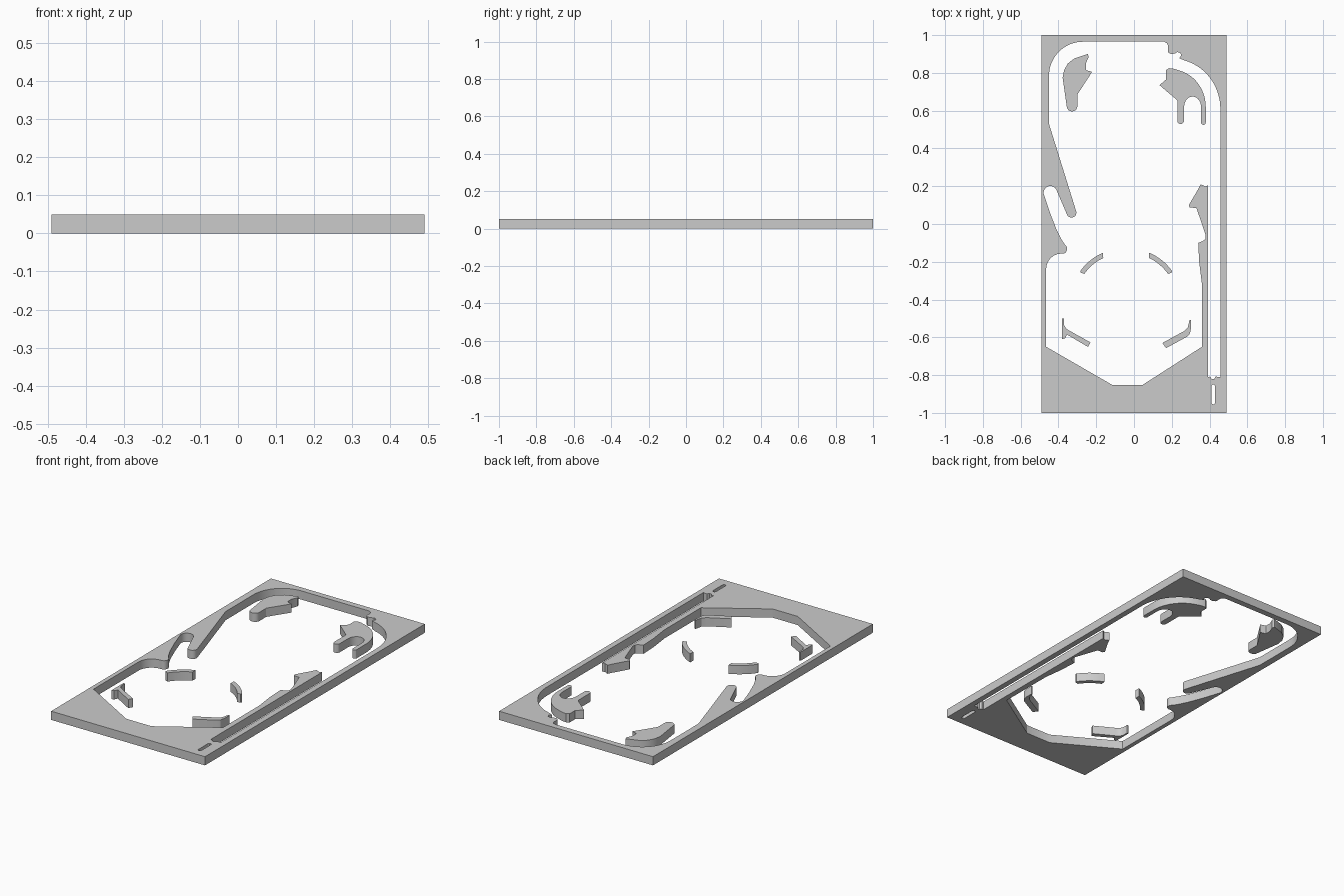
import bpy
from math import sin, cos, radians

H = 0.05


def arc(cx, cy, rx, ry, a0, a1, n=12):
    return [(cx + rx * cos(radians(a0 + (a1 - a0) * i / n)),
             cy + ry * sin(radians(a0 + (a1 - a0) * i / n))) for i in range(n + 1)]


def plate(name, *loops):
    """Flat plate of height H from an outline and optional hole outlines."""
    cu = bpy.data.curves.new(name, 'CURVE')
    cu.dimensions = '2D'
    cu.fill_mode = 'BOTH'
    cu.extrude = H / 2
    for pts in loops:
        s = cu.splines.new('POLY')
        s.points.add(len(pts) - 1)
        for p, (x, y) in zip(s.points, pts):
            p.co = (x, y, 0, 1)
        s.use_cyclic_u = True
    ob = bpy.data.objects.new(name, cu)
    bpy.context.collection.objects.link(ob)
    ob.location.z = H / 2
    bpy.ops.object.select_all(action='DESELECT')
    ob.select_set(True)
    bpy.context.view_layer.objects.active = ob
    bpy.ops.object.convert(target='MESH')
    bpy.ops.object.shade_smooth_by_angle(angle=radians(30))


def mirrored(pts):
    return [(-0.083 - x, y) for x, y in pts]


# Frame: board outline with the play area and launch slot cut out
board = [(-0.49, -1), (0.49, -1), (0.49, 1), (-0.49, 1)]
left_side = ([(-0.465, -0.65)] + arc(-0.385, -0.24, 0.08, 0.083, 180, 90)
             + arc(-0.377, -0.132, 0.023, 0.025, -90, 60, 8)
             + [(-0.385, -0.08), (-0.41, -0.03), (-0.445, 0.06)]
             + arc(-0.443, 0.165, 0.036, 0.036, 185, 20)
             + arc(-0.331, 0.06, 0.026, 0.026, 205, 375, 10))
top_side = ([(-0.45, 0.53)] + arc(-0.27, 0.785, 0.18, 0.18, 180, 90, 16)
            + [(0.16, 0.965), (0.173, 0.958), (0.18, 0.945), (0.18, 0.91)]
            + [(0.195, 0.9), (0.215, 0.902), (0.23, 0.91), (0.245, 0.905),
               (0.25, 0.893), (0.24, 0.878)]
            + arc(0.20, 0.61, 0.257, 0.265, 75, 0, 18))
launch_lane = [(0.457, -0.81), (0.432, -0.808), (0.425, -0.82), (0.41, -0.82),
               (0.403, -0.808), (0.392, -0.81), (0.392, 0.205)]
right_side = [(0.378, 0.198), (0.365, 0.205), (0.352, 0.21), (0.34, 0.185),
              (0.29, 0.1), (0.295, 0.087), (0.33, 0.085), (0.36, 0), (0.38, -0.06),
              (0.378, -0.078), (0.365, -0.09), (0.34, -0.1), (0.345, -0.2),
              (0.36, -0.32), (0.36, -0.65)]
drain = [(0.045, -0.852), (-0.115, -0.852)]
slot = arc(0.42, -0.86, 0.01, 0.01, 0, 180, 6) + arc(0.42, -0.945, 0.01, 0.01, 180, 360, 6)
plate("frame", board, left_side + top_side + launch_lane + right_side + drain, slot)

# Upper islands
plate("upper_left_island",
      [(-0.378, 0.775), (-0.37, 0.815), (-0.35, 0.85), (-0.315, 0.877), (-0.245, 0.9),
       (-0.24, 0.885), (-0.255, 0.85), (-0.255, 0.815), (-0.222, 0.805), (-0.3, 0.685)]
      + arc(-0.328, 0.622, 0.028, 0.026, 0, -180, 8))
plate("upper_right_island",
      [(0.135, 0.735), (0.17, 0.765), (0.17, 0.815), (0.185, 0.825), (0.21, 0.822)]
      + arc(0.19, 0.62, 0.19, 0.2, 75, 0, 12)
      + arc(0.3675, 0.537, 0.0125, 0.0125, 0, -180, 6)
      + arc(0.31, 0.62, 0.045, 0.055, 0, 180, 10)
      + arc(0.247, 0.547, 0.018, 0.018, 0, -180, 6)
      + [(0.229, 0.655)])

# Curved lane guides
guide = (arc(-0.055, -0.41, 0.28, 0.28, 113, 145, 8)
         + [(-0.281, -0.26), (-0.27, -0.261)]
         + arc(-0.055, -0.41, 0.254, 0.254, 145, 115, 8)
         + [(-0.163, -0.175), (-0.163, -0.157)])
plate("left_lane_guide", guide)
plate("right_lane_guide", mirrored(guide))

# Lower inlane guides
plate("left_inlane_guide",
      [(-0.38, -0.5), (-0.371, -0.5), (-0.37, -0.535), (-0.36, -0.553), (-0.345, -0.563),
       (-0.23, -0.627), (-0.243, -0.65), (-0.255, -0.644), (-0.355, -0.585),
       (-0.365, -0.605), (-0.38, -0.61)])
plate("right_inlane_guide",
      [(0.302, -0.508), (0.302, -0.55), (0.296, -0.58), (0.28, -0.597), (0.17, -0.657),
       (0.15, -0.63), (0.265, -0.567), (0.285, -0.548), (0.294, -0.508)])
